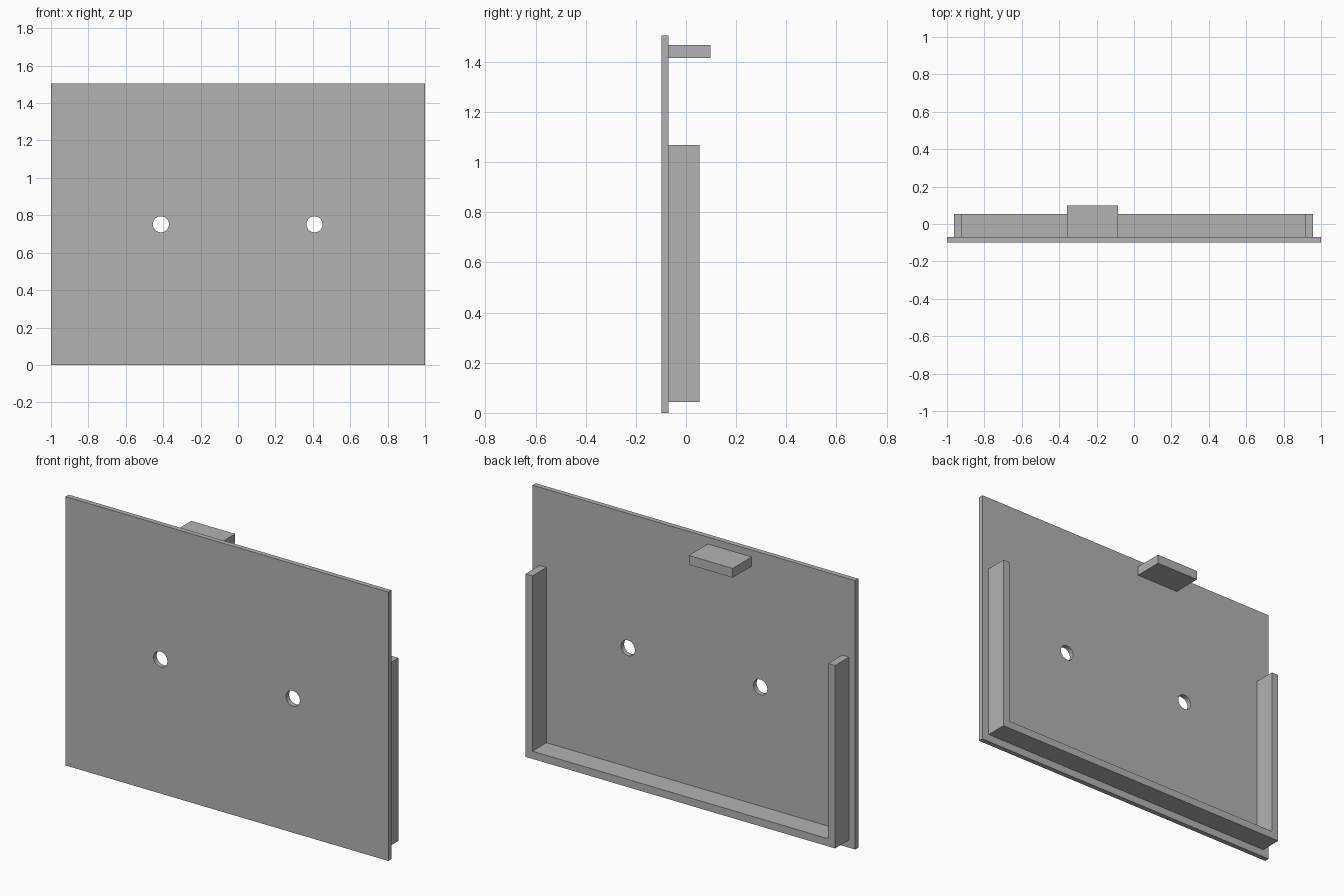
import bpy
import bmesh
from mathutils import Vector

cube = bpy.data.objects.get("Cube")
if cube:
    bpy.data.objects.remove(cube, do_unlink=True)

grey = bpy.data.materials.new("plain_grey")
grey.use_nodes = True
grey.diffuse_color = (0.45, 0.45, 0.45, 1)
grey.node_tree.nodes["Principled BSDF"].inputs["Base Color"].default_value = grey.diffuse_color

FRONT, BACK = -0.098, -0.07   # plate faces
RAIL_BACK, TAB_BACK = 0.054, 0.098


def extrude_profile(name, points, y0, y1):
    """Solid from an (x, z) outline, extruded along y."""
    bm = bmesh.new()
    face = bm.faces.new([bm.verts.new((x, y0, z)) for x, z in points])
    result = bmesh.ops.extrude_face_region(bm, geom=[face])
    moved = [v for v in result["geom"] if isinstance(v, bmesh.types.BMVert)]
    bmesh.ops.translate(bm, verts=moved, vec=Vector((0, y1 - y0, 0)))
    bmesh.ops.recalc_face_normals(bm, faces=bm.faces)
    mesh = bpy.data.meshes.new(name)
    bm.to_mesh(mesh)
    bm.free()
    mesh.materials.append(grey)
    obj = bpy.data.objects.new(name, mesh)
    bpy.context.collection.objects.link(obj)
    return obj


def rectangle(x0, x1, z0, z1):
    return [(x0, z0), (x1, z0), (x1, z1), (x0, z1)]


# Back plate with two round through holes
plate = extrude_profile("plate", rectangle(-1, 1, 0, 1.506), FRONT, BACK)
for side, x in (("right", -0.412), ("left", 0.409)):
    bpy.ops.mesh.primitive_cylinder_add(
        vertices=48, radius=0.043, depth=0.3,
        location=(x, FRONT, 0.752), rotation=(1.570796, 0, 0))
    cutter = bpy.context.object
    cutter.name = side + "_hole_cutter"
    cutter.data.materials.append(grey)
    cutter.hide_render = True
    cut = plate.modifiers.new(side + "_hole", "BOOLEAN")
    cut.operation = "DIFFERENCE"
    cut.solver = "EXACT"
    cut.object = cutter
    bpy.context.view_layer.objects.active = plate
    bpy.ops.object.modifier_apply(modifier=cut.name)
    bpy.data.objects.remove(cutter, do_unlink=True)

# U-shaped tray rail: bottom ledge and two side walls in one piece
left, right, bottom, top, wall = 0.957, -0.962, 0.043, 1.068, 0.043
extrude_profile("tray_rail", [
    (right, bottom), (left, bottom), (left, top), (left - wall, top),
    (left - wall, bottom + wall), (right + wall, bottom + wall),
    (right + wall, top), (right, top)], BACK, RAIL_BACK)

# Upper retaining tab
extrude_profile("upper_tab", rectangle(-0.358, -0.086, 1.415, 1.467), BACK, TAB_BACK)

# Smooth hole walls, crisp edges elsewhere
bpy.ops.object.select_all(action="DESELECT")
plate.select_set(True)
bpy.context.view_layer.objects.active = plate
bpy.ops.object.shade_smooth_by_angle()
